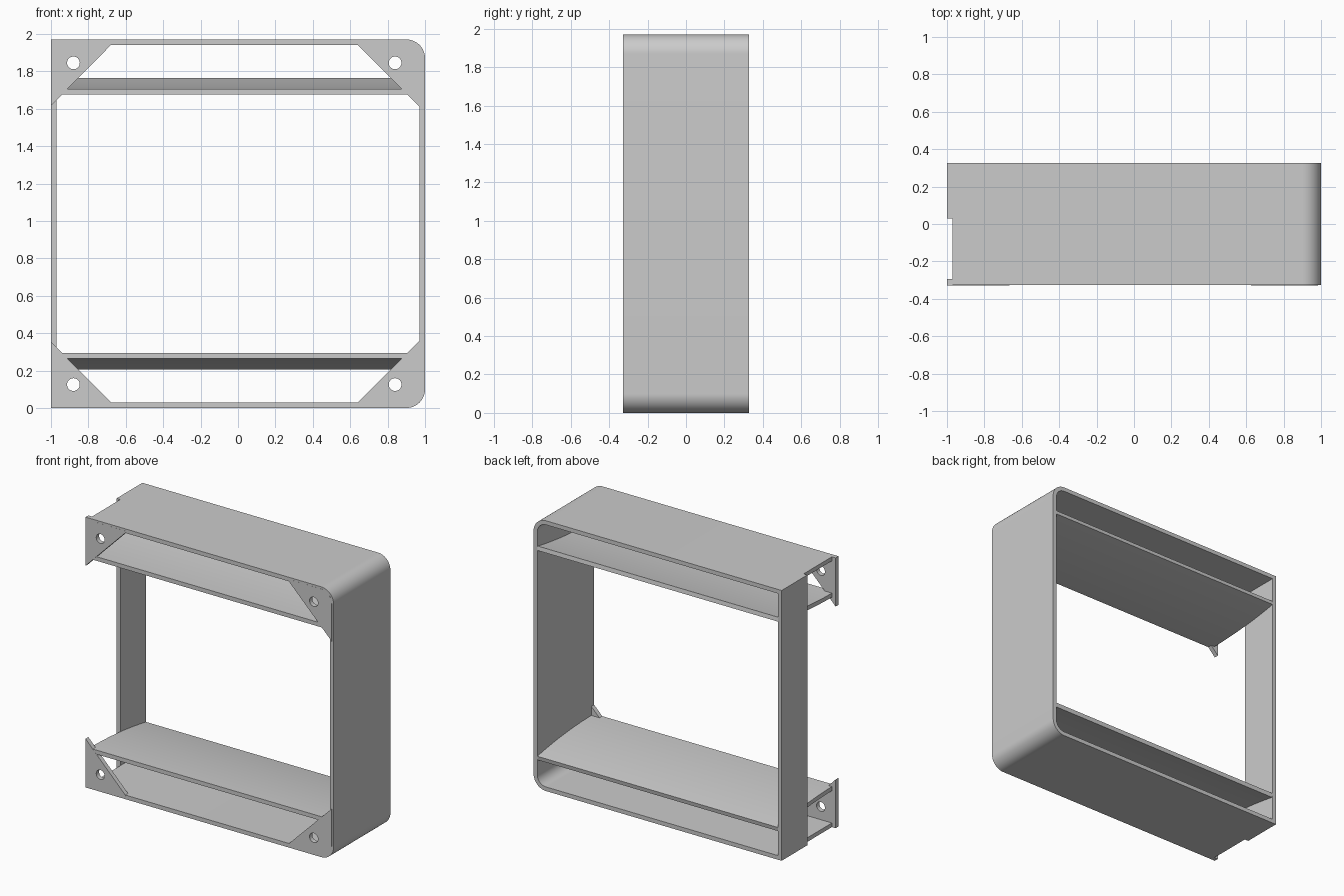
import bpy, bmesh, math
from mathutils import Vector

if "Cube" in bpy.data.objects:
    bpy.data.objects.remove(bpy.data.objects["Cube"])

H, D, T = 1.97, 0.327, 0.03      # height, half depth, wall thickness

grey = bpy.data.materials.new("plain grey")
grey.diffuse_color = (0.6, 0.6, 0.6, 1)
grey.use_nodes = True
grey.node_tree.nodes["Principled BSDF"].inputs["Base Color"].default_value = grey.diffuse_color


def arc(cx, cz, r, a0, a1, n=16):
    return [(cx + r * math.cos(math.radians(a0 + (a1 - a0) * i / n)),
             cz + r * math.sin(math.radians(a0 + (a1 - a0) * i / n))) for i in range(n + 1)]


def extrude(name, loops, axis, lo, hi):
    """Fill closed loops (first outline, then holes) and extrude along x or y."""
    bm = bmesh.new()
    for loop in loops:
        vs = [bm.verts.new((lo, u, v) if axis == 'x' else (u, lo, v)) for u, v in loop]
        for i in range(len(vs)):
            bm.edges.new((vs[i - 1], vs[i]))
    bmesh.ops.triangle_fill(bm, use_beauty=True, use_dissolve=False, edges=bm.edges[:])
    out = bmesh.ops.extrude_face_region(bm, geom=bm.faces[:], use_keep_orig=True)
    moved = [g for g in out['geom'] if isinstance(g, bmesh.types.BMVert)]
    step = Vector((hi - lo, 0, 0)) if axis == 'x' else Vector((0, hi - lo, 0))
    bmesh.ops.translate(bm, verts=moved, vec=step)
    bmesh.ops.recalc_face_normals(bm, faces=bm.faces[:])
    me = bpy.data.meshes.new(name)
    bm.to_mesh(me)
    bm.free()
    me.materials.append(grey)
    ob = bpy.data.objects.new(name, me)
    bpy.context.collection.objects.link(ob)
    return ob


def flip(loop):
    return [(u, H - v) for u, v in loop]


# Top, right and bottom walls as one C-shaped band with rounded right corners
R = 0.1
outer = [(-0.97, 0)] + arc(1 - R, R, R, -90, 0) + arc(1 - R, H - R, R, 0, 90) + [(-0.97, H)]
inner = [(-0.97, H - T)] + arc(1 - R, H - R, R - T, 90, 0) + arc(1 - R, R, R - T, 0, -90) + [(-0.97, T)]
extrude("outer_band", [outer + inner], 'y', -D, D)

# Left wall covers only the rear half
extrude("left_wall", [[(-1, 0), (-0.97, 0), (-0.97, H), (-1, H)]], 'y', 0.03, D)

# Curved inner shelves, level at the front and bending outwards to the back
sweep = 2 * math.atan(0.06 / (2 * D))
rad = 2 * D / math.sin(sweep)
top_edge = arc(-D, 0.295 - rad, rad, 90, 90 - math.degrees(sweep))
low_edge = arc(-D, 0.295 - rad, rad - T, 90 - math.degrees(sweep), 90)
shelf = top_edge + low_edge
extrude("lower_shelf", [shelf], 'x', -0.97, 0.972)
extrude("upper_shelf", [flip(shelf)], 'x', -0.97, 0.972)

# Corner plates with screw holes
left = [(-1, H), (-0.97, H), (-0.97, 1.955), (-0.665, 1.955), (-0.937, 1.68), (-1, 1.615)]
right = [(0.625, 1.955)] + arc(0.9, 1.87, 0.085, 90, 0) + [(0.985, 1.595), (0.9, 1.68)]
for side, plate, hx in (("left", left, -0.88), ("right", right, 0.84)):
    hole = arc(hx, 1.845, 0.034, 0, 360, 32)[:-1]
    extrude("upper_" + side + "_plate", [plate, hole], 'y', -D - 0.0005, -0.295)
    extrude("lower_" + side + "_plate", [flip(plate), flip(hole)], 'y', -D - 0.0005, -0.295)

# Smooth shading on the curved surfaces
for ob in bpy.context.collection.objects:
    ob.select_set(True)
    bpy.context.view_layer.objects.active = ob
bpy.ops.object.shade_smooth_by_angle(angle=math.radians(30))
